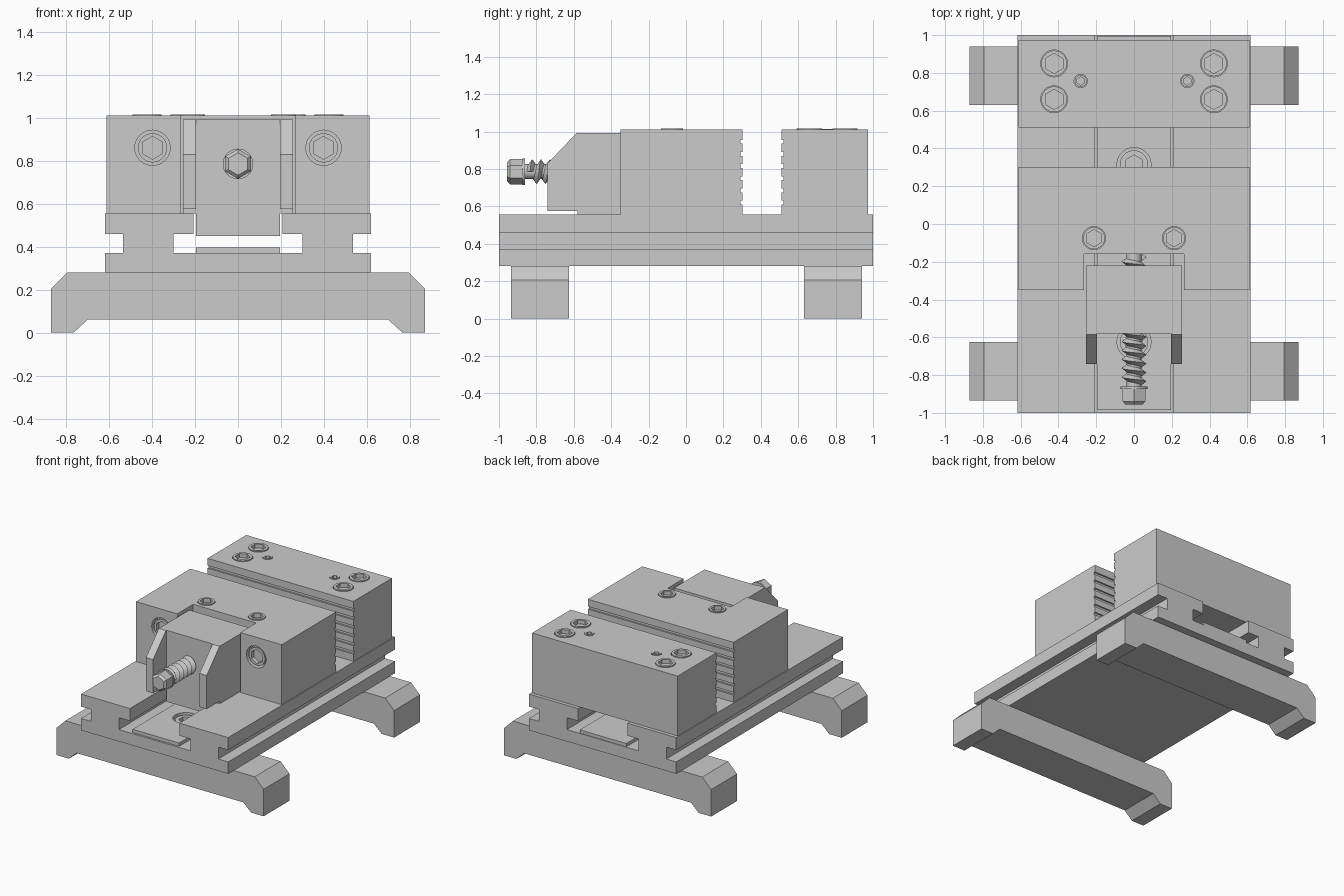
import bpy, bmesh, math
from mathutils import Matrix

if "Cube" in bpy.data.objects:
    bpy.data.objects.remove(bpy.data.objects["Cube"])

ROT_FRONT = Matrix.Rotation(math.radians(90), 4, 'X')   # local z -> -y


def finish(name, bm, smooth=False):
    bmesh.ops.recalc_face_normals(bm, faces=bm.faces[:])
    me = bpy.data.meshes.new(name)
    bm.to_mesh(me)
    bm.free()
    ob = bpy.data.objects.new(name, me)
    bpy.context.collection.objects.link(ob)
    if smooth:
        shade(ob)
    return ob


def activate(ob):
    bpy.ops.object.select_all(action='DESELECT')
    ob.select_set(True)
    bpy.context.view_layer.objects.active = ob


def shade(ob):
    activate(ob)
    bpy.ops.object.shade_smooth_by_angle(angle=math.radians(30))


def prism(name, pts, axis, lo, hi):
    """Extrude a closed 2D profile along x, y or z."""
    place = {'x': lambda a, b, t: (t, a, b),
             'y': lambda a, b, t: (a, t, b),
             'z': lambda a, b, t: (a, b, t)}[axis]
    bm = bmesh.new()
    ends = [[bm.verts.new(place(a, b, t)) for a, b in pts] for t in (lo, hi)]
    bm.faces.new(ends[0])
    bm.faces.new(ends[1])
    n = len(pts)
    for i in range(n):
        j = (i + 1) % n
        bm.faces.new((ends[0][i], ends[0][j], ends[1][j], ends[1][i]))
    return finish(name, bm)


def box(name, x0, x1, y0, y1, z0, z1):
    return prism(name, [(x0, y0), (x1, y0), (x1, y1), (x0, y1)], 'z', z0, z1)


def cyl(name, loc, front, r, lo, hi, n=32, r2=None):
    """Cylinder from lo to hi along the outward direction (up, or to the front)."""
    bm = bmesh.new()
    bmesh.ops.create_cone(bm, cap_ends=True, segments=n, radius1=r,
                          radius2=r if r2 is None else r2, depth=hi - lo)
    bmesh.ops.translate(bm, verts=bm.verts, vec=(0, 0, (lo + hi) / 2))
    m = Matrix.Translation(loc) @ (ROT_FRONT if front else Matrix())
    bmesh.ops.transform(bm, matrix=m, verts=bm.verts)
    return finish(name, bm, n > 6)


def cut(bodies, cutter):
    for body in bodies:
        mod = body.modifiers.new("cut", 'BOOLEAN')
        mod.operation = 'DIFFERENCE'
        mod.solver = 'EXACT'
        mod.object = cutter
        activate(body)
        bpy.ops.object.modifier_apply(modifier=mod.name)
    bpy.data.objects.remove(cutter)


def socket_screw(name, bodies, loc, front, r, bore, top, hexr, depth=0.06):
    """Counterbore the bodies and seat a hex socket head in the hole."""
    cut(bodies, cyl("bore_cutter", loc, front, bore, -depth, 0.05))
    head = cyl(name, loc, front, r, -depth, top)
    cut([head], cyl("hex_cutter", loc, front, hexr, top - 0.03, 0.06, 6))
    shade(head)


def mirrored(half):
    return half + [(-x, z) for x, z in reversed(half)]


# feet
foot = mirrored([(0.70, 0.06), (0.765, 0), (0.87, 0), (0.87, 0.205), (0.795, 0.28)])
prism("front_foot", foot, 'y', -0.935, -0.625)
prism("back_foot", foot, 'y', 0.63, 0.94)

# base rail with T-slot and side grooves
base = prism("base_rail", mirrored([
    (0.30, 0.37), (0.30, 0.46), (0.207, 0.46), (0.207, 0.555), (0.618, 0.555),
    (0.618, 0.46), (0.535, 0.46), (0.535, 0.37), (0.618, 0.37), (0.618, 0.28)]),
    'y', -1, 1)
strip = box("slot_strip", -0.195, 0.195, -0.985, 0.995, 0.365, 0.395)
for i, y in enumerate((-0.625, 0.315)):
    socket_screw(f"slot_screw_{i}", [base, strip], (0, y, 0.395), False,
                 0.075, 0.09, -0.012, 0.05)


# jaws with horizontally grooved gripping faces
def jaw(name, grip, back, z0=0.555, z1=1.01):
    inward = 0.012 if back > grip else -0.012
    pts, n = [(back, z1), (back, z0), (grip, z0)], 6
    for i in range(n):
        z = z0 + (z1 - z0) * (i + 1) / (n + 1)
        pts += [(grip, z - 0.01), (grip + inward, z - 0.01),
                (grip + inward, z + 0.01), (grip, z + 0.01)]
    return prism(name, pts + [(grip, z1)], 'x', -0.612, 0.612)


fixed = jaw("fixed_jaw", 0.51, 0.973)
moving = jaw("moving_jaw", 0.303, -0.35)
cut([moving], box("pocket_cutter", -0.265, 0.265, -0.5, -0.16, 0.4, 1.2))

# jaw screws and dowels
for side, s in (("left", -1), ("right", 1)):
    for i, y in enumerate((0.66, 0.85)):
        socket_screw(f"fixed_jaw_screw_{side}_{i}", [fixed], (s * 0.423, y, 1.01),
                     False, 0.068, 0.071, 0.006, 0.053)
    socket_screw(f"fixed_jaw_dowel_{side}", [fixed], (s * 0.282, 0.757, 1.01),
                 False, 0.032, 0.035, 0.004, 0.022)
    socket_screw(f"moving_jaw_top_screw_{side}", [moving], (s * 0.212, -0.075, 1.01),
                 False, 0.058, 0.061, 0.006, 0.045)
    socket_screw(f"moving_jaw_front_screw_{side}", [moving], (s * 0.398, -0.35, 0.86),
                 True, 0.068, 0.082, -0.008, 0.053)

# slide block with sloped ears, and its tongue in the slot
slide = prism("slide_block", [
    (-0.74, 0.575), (-0.58, 0.575), (-0.58, 0.555), (-0.22, 0.555), (-0.22, 0.992),
    (-0.585, 0.992), (-0.74, 0.83)], 'x', -0.255, 0.255)
cut([slide], box("ear_cutter", -0.195, 0.195, -0.9, -0.58, 0.4, 1.2))
box("slide_tongue", -0.195, 0.195, -0.58, -0.22, 0.45, 0.56)

# lead screw: core, helical thread, collar and hex head
AXIS = (0, 0, 0.785)
for ob in (fixed, moving, slide, base, strip):
    shade(ob)
cyl("screw_core", AXIS, True, 0.04, 0.15, 0.87)
cyl("screw_collar", AXIS, True, 0.071, 0.86, 0.873)
cyl("screw_head", AXIS, True, 0.069, 0.87, 0.94, 6)
cyl("screw_head_tip", AXIS, True, 0.069, 0.94, 0.956, 6, 0.052)

bm = bmesh.new()
pitch, steps, prev = 0.047, 24, None
for i in range(14 * steps + 1):
    a = 2 * math.pi * i / steps
    y = -0.855 + pitch * i / steps
    row = [bm.verts.new((r * math.cos(a), y + d * pitch, 0.785 + r * math.sin(a)))
           for r, d in ((0.036, 0), (0.066, 0.45), (0.036, 0.9))]
    if prev:
        for k in range(3):
            m = (k + 1) % 3
            bm.faces.new((prev[k], prev[m], row[m], row[k]))
    else:
        bm.faces.new(row)
    prev = row
bm.faces.new(prev)
finish("screw_thread", bm, True)
